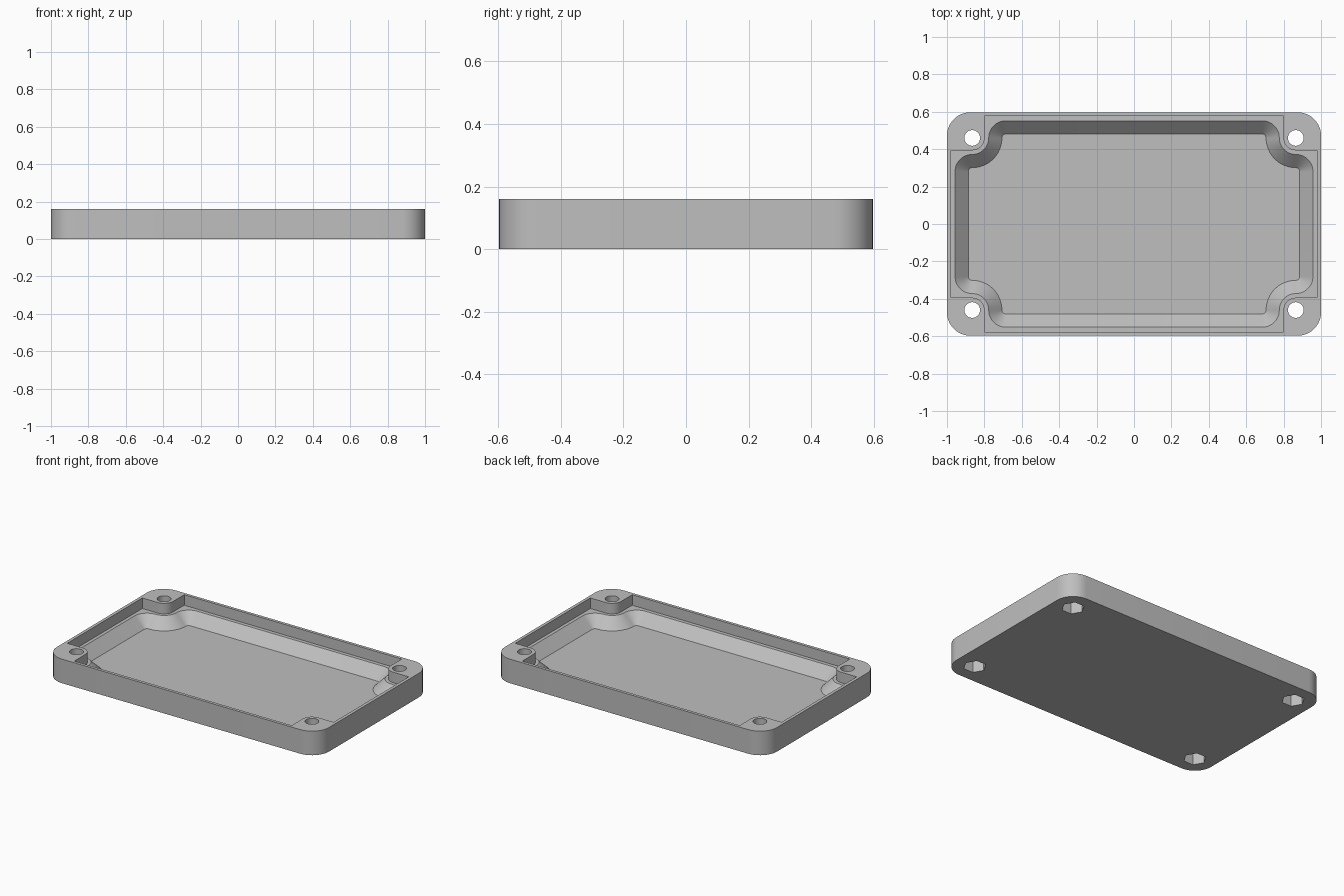
import bpy, bmesh, math

if "Cube" in bpy.data.objects:
    bpy.data.objects.remove(bpy.data.objects["Cube"])

H = 0.16                     # tray height
LEDGE, FLOOR = 0.09, 0.02    # ledge and floor levels
HX, HY = 0.865, 0.46         # screw hole centre

grey = bpy.data.materials.new("plain grey")
grey.diffuse_color = (0.52, 0.52, 0.52, 1)
grey.use_nodes = True
grey.node_tree.nodes["Principled BSDF"].inputs["Base Color"].default_value = grey.diffuse_color


def arc(cx, cy, r, a0, a1, n=12):
    return [(cx + r * math.cos(math.radians(a0 + (a1 - a0) * i / n)),
             cy + r * math.sin(math.radians(a0 + (a1 - a0) * i / n))) for i in range(n + 1)]


def four_way(q):
    """Mirror a first-quadrant outline into a closed loop."""
    pts = (q + [(-x, y) for x, y in reversed(q)] + [(-x, -y) for x, y in q]
           + [(x, -y) for x, y in reversed(q)])
    out = []
    for p in pts:
        if not out or math.dist(p, out[-1]) > 1e-5:
            out.append(p)
    return out


def loft(name, rings):
    """Solid through matching outlines, given as (outline, z)."""
    bm = bmesh.new()
    loops = [[bm.verts.new((x, y, z)) for x, y in pts] for pts, z in rings]
    n = len(loops[0])
    for a, b in zip(loops, loops[1:]):
        for i in range(n):
            j = (i + 1) % n
            bm.faces.new((a[i], a[j], b[j], b[i]))
    bm.faces.new(loops[0][::-1])
    bm.faces.new(loops[-1])
    bmesh.ops.recalc_face_normals(bm, faces=bm.faces)
    me = bpy.data.meshes.new(name)
    bm.to_mesh(me)
    bm.free()
    me.materials.append(grey)
    ob = bpy.data.objects.new(name, me)
    bpy.context.collection.objects.link(ob)
    return ob


def pocket_outline(r):
    """Pocket edge: rounded corners that sweep around each screw boss."""
    gap = 0.18
    return four_way(arc(HX, HY - gap, r, 0, 90)
                    + arc(HX, HY, gap - r, 270, 180)
                    + arc(HX - gap, HY, r, 0, 90))


# Tray body with rounded corners
tray = loft("tray", [(four_way(arc(0.875, 0.472, 0.125, 0, 90)), z) for z in (0, H)])

# Upper recess leaving a thin rim and four corner bosses
recess = four_way([(0.979, 0.394)] + arc(HX, HY, 0.066, 270, 180) + [(0.799, 0.577)])
cutters = [loft("recess_cutter", [(recess, LEDGE), (recess, H + 0.1)])]

# Lower pocket with sloped sides
wide, narrow = pocket_outline(0.092), pocket_outline(0.021)
cutters.append(loft("pocket_cutter", [(narrow, FLOOR), (wide, LEDGE), (wide, LEDGE + 0.03)]))

# Screw holes and hexagonal nut pockets underneath
for sx in (-1, 1):
    for sy in (-1, 1):
        hole = arc(sx * HX, sy * HY, 0.042, 0, 360, 32)[:-1]
        nut = arc(sx * HX, sy * HY, 0.07, 0, 360, 6)[:-1]
        cutters.append(loft("hole_cutter", [(hole, -0.1), (hole, H + 0.1)]))
        cutters.append(loft("nut_cutter", [(nut, -0.1), (nut, 0.08)]))

bpy.context.view_layer.objects.active = tray
tray.select_set(True)
for c in cutters:
    c.hide_render = True
    mod = tray.modifiers.new("cut", 'BOOLEAN')
    mod.operation = 'DIFFERENCE'
    mod.solver = 'EXACT'
    mod.object = c
    bpy.ops.object.modifier_apply(modifier=mod.name)
for c in cutters:
    bpy.data.objects.remove(c)

bpy.ops.object.shade_smooth_by_angle(angle=math.radians(30))
